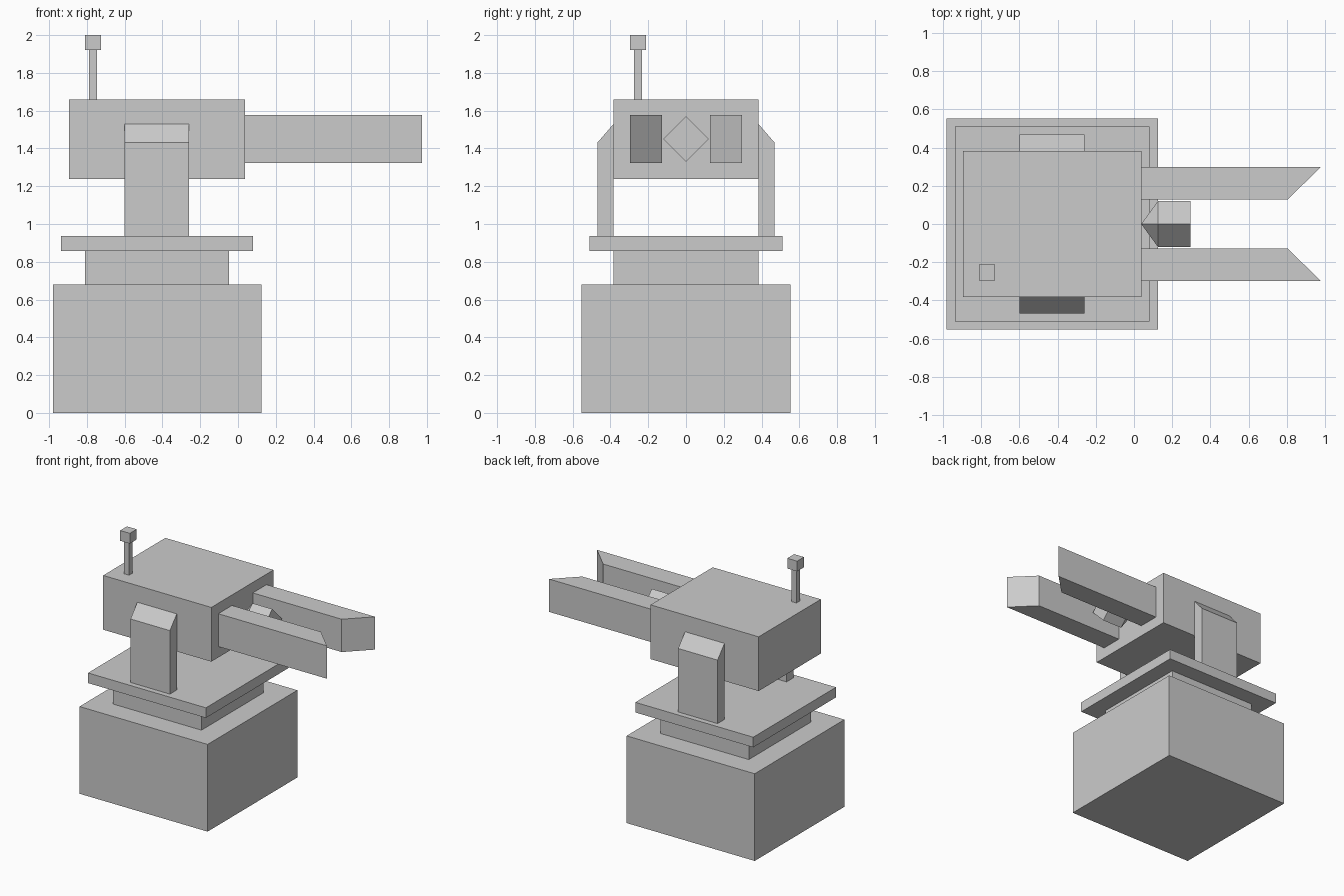
import bpy
import bmesh
from mathutils import Vector

default_cube = bpy.data.objects.get("Cube")
if default_cube:
    bpy.data.objects.remove(default_cube, do_unlink=True)

GREY = (0.6, 0.6, 0.6, 1.0)
grey = bpy.data.materials.new("plain_grey")
grey.use_nodes = True
grey.diffuse_color = GREY
grey.node_tree.nodes["Principled BSDF"].inputs["Base Color"].default_value = GREY


def finish(name, bm):
    bmesh.ops.recalc_face_normals(bm, faces=bm.faces)
    mesh = bpy.data.meshes.new(name)
    bm.to_mesh(mesh)
    bm.free()
    mesh.materials.append(grey)
    obj = bpy.data.objects.new(name, mesh)
    bpy.context.collection.objects.link(obj)
    return obj


def prism(name, points, offset):
    """Extrude a flat outline along an offset."""
    bm = bmesh.new()
    face = bm.faces.new([bm.verts.new(p) for p in points])
    result = bmesh.ops.extrude_face_region(bm, geom=[face], use_keep_orig=True)
    moved = [v for v in result["geom"] if isinstance(v, bmesh.types.BMVert)]
    bmesh.ops.translate(bm, verts=moved, vec=Vector(offset))
    return finish(name, bm)


def box(name, x, y, z):
    outline = [(x[0], y[0], z[0]), (x[1], y[0], z[0]),
               (x[1], y[1], z[0]), (x[0], y[1], z[0])]
    return prism(name, outline, (0, 0, z[1] - z[0]))


# Pedestal and turntable
box("base", (-0.98, 0.125), (-0.553, 0.553), (0, 0.68))
box("neck", (-0.81, -0.047), (-0.383, 0.383), (0.68, 0.858))
box("turntable", (-0.937, 0.08), (-0.51, 0.51), (0.858, 0.937))

# Head
box("head", (-0.895, 0.038), (-0.383, 0.383), (1.237, 1.66))

# Side brackets with sloped tops, and barrel rails with slanted tips
for side, label in ((1, "left"), (-1, "right")):
    bracket = [(-0.6, side * y, z) for y, z in
               ((0.383, 0.937), (0.468, 0.937), (0.468, 1.432), (0.383, 1.53))]
    prism(label + "_bracket", bracket, (0.34, 0, 0))
    rail = [(x, side * y, 1.322) for x, y in
            ((0.038, 0.128), (0.805, 0.128), (0.975, 0.297), (0.038, 0.297))]
    prism(label + "_rail", rail, (0, 0, 0.256))

# Diamond-section emitter that tapers to a point at the head
bm = bmesh.new()
apex = bm.verts.new((0.038, 0, 1.45))
section = ((0.12, 0), (0, 0.12), (-0.12, 0), (0, -0.12))
rings = [[bm.verts.new((x, y, 1.45 + z)) for y, z in section] for x in (0.125, 0.295)]
for i in range(4):
    j = (i + 1) % 4
    bm.faces.new((apex, rings[0][i], rings[0][j]))
    bm.faces.new((rings[0][i], rings[1][i], rings[1][j], rings[0][j]))
bm.faces.new(rings[1])
finish("emitter", bm)

# Antenna
box("antenna_post", (-0.789, -0.747), (-0.275, -0.233), (1.66, 1.92))
box("antenna_tip", (-0.81, -0.726), (-0.296, -0.212), (1.92, 2.0))
